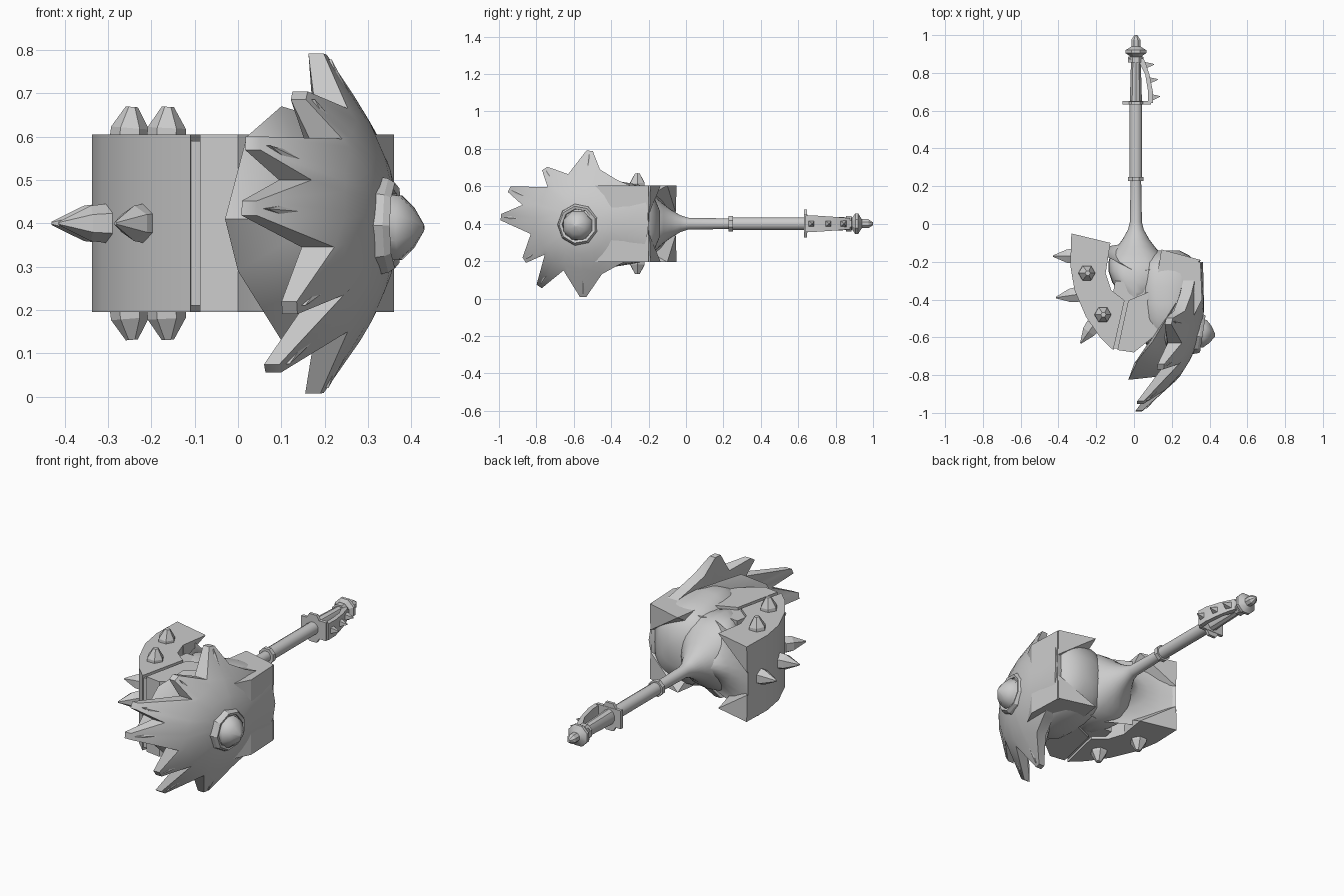
import bpy, bmesh, math
from mathutils import Vector

if "Cube" in bpy.data.objects:
    bpy.data.objects.remove(bpy.data.objects["Cube"])

metal = bpy.data.materials.new("grey metal")
metal.diffuse_color = (0.6, 0.6, 0.6, 1)
metal.use_nodes = True
metal.node_tree.nodes["Principled BSDF"].inputs["Base Color"].default_value = metal.diffuse_color
ZC = 0.4          # height of the handle axis
HX = 0.01         # handle offset in x


def finish(name, bm, smooth=35):
    bmesh.ops.recalc_face_normals(bm, faces=bm.faces)
    me = bpy.data.meshes.new(name)
    bm.to_mesh(me)
    bm.free()
    ob = bpy.data.objects.new(name, me)
    bpy.context.collection.objects.link(ob)
    me.materials.append(metal)
    if smooth:
        bpy.ops.object.select_all(action='DESELECT')
        ob.select_set(True)
        bpy.context.view_layer.objects.active = ob
        bpy.ops.object.shade_smooth_by_angle(angle=math.radians(smooth))
    return ob


def loft(name, rings, smooth=35, cap=True):
    """Skin equal-length rings of points."""
    bm = bmesh.new()
    vs = [[bm.verts.new(p) for p in r] for r in rings]
    n = len(vs[0])
    for a, b in zip(vs, vs[1:]):
        for i in range(n):
            bm.faces.new((a[i], a[(i + 1) % n], b[(i + 1) % n], b[i]))
    if cap:
        bm.faces.new(vs[0])
        bm.faces.new(vs[-1])
    return finish(name, bm, smooth)


def lathe(name, origin, axis, profile, sides, smooth=35, zscale=1):
    """Turn (distance, radius) pairs about an axis."""
    q = Vector(axis).to_track_quat('Z', 'Y')
    rings = []
    for d, r in profile:
        ring = []
        for i in range(sides):
            a = 2 * math.pi * (i + .5) / sides
            v = q @ Vector((r * math.cos(a), r * math.sin(a), d))
            v.z *= zscale
            ring.append(Vector(origin) + v)
        rings.append(ring)
    return loft(name, rings, smooth)


def oval(cx, y, rx, rz, p=1, n=24):
    """Rounded-box ring across y; p below 1 squares it off."""
    pw = lambda v: math.copysign(abs(v) ** p, v)
    return [(cx + rx * pw(math.cos(a)), y, ZC + rz * pw(math.sin(a))) for a in (2 * math.pi * i / n for i in range(n))]


def prism(name, outline, z0, z1):
    return loft(name, [[(x, y, z) for x, y in outline] for z in (z0, z1)], 25)


def hull(name, pts, smooth=0):
    bm = bmesh.new()
    for p in pts:
        bm.verts.new(p)
    bmesh.ops.convex_hull(bm, input=bm.verts)
    bmesh.ops.delete(bm, geom=[v for v in bm.verts if not v.link_faces], context='VERTS')
    return finish(name, bm, smooth)


# --- neck flaring from the shaft into the head socket: (y, x radius, z radius, squareness)
loft("neck", [oval(HX, *r) for r in (
    (-.4, .03, .19, .7), (-.36, .09, .195, .6), (-.31, .125, .197, .6), (-.25, .145, .193, .6), (-.2, .145, .17, .7),
    (-.16, .135, .14, .85), (-.12, .1, .105, 1), (-.08, .07, .075, 1), (-.03, .042, .045, 1),
    (.01, .032, .032, 1), (.23, .028, .028, 1))], 60)

# --- handle: collar, shaft, grip, pommel
along = (0, 1, 0)
base = (HX, 0, ZC)
lathe("collar", base, along, [(.228, .045), (.25, .045)], 8)
lathe("shaft", base, along, [(.24, .034), (.64, .034)], 12)
lathe("grip", base, along, [(.64, .034), (.87, .027)], 10, zscale=1.25)
lathe("pommel", base, along, [(.855, .044), (.885, .044), (.887, .032), (.905, .06), (.92, .06),
                              (.935, .034), (.94, .026), (.975, .026), (1.0, .008)], 8, 25)

# --- hand guard plate and knuckle bar with studs
prism("guard_plate", [(-.06, .632), (.09, .632), (.09, .65), (-.06, .65)], .35, .45)
hull("guard_boss", [(HX + .045 * c, y, ZC + .075 * s) for y in (.632, .648)
                    for c, s in ((1, .5), (1, -.5), (-1, .5), (-1, -.5), (.5, 1), (-.5, 1), (.5, -1), (-.5, -1))])
rings = [[(x0, y, ZC - w), (x1, y, ZC - w), (x1, y, ZC + w), (x0, y, ZC + w)]
         for x0, x1, y, w in ((-.03, .05, .877, .03), (.03, .062, .85, .032), (.06, .082, .79, .037),
                              (.075, .1, .7, .043), (.075, .1, .64, .045))]
loft("knuckle_bar", rings, 20)
for y, x in ((.84, .06), (.76, .08), (.67, .092)):
    lathe("knuckle_stud", (x, y, ZC), (1, .12, 0), [(0, .025), (.046, .003)], 4, 0)

# --- hammer head blocks, split by a narrow slot
prism("left_block", [(-.332, -.06), (-.337, -.22), (-.315, -.35), (-.255, -.49), (-.18, -.6), (-.11, -.668),
                     (-.05, -.405), (-.12, -.35), (-.15, -.26), (-.22, -.2)], .195, .605)
prism("right_block", [(-.088, -.667), (0, -.68), (.1, -.6), (.3, -.52), (.36, -.4), (.352, -.2),
                      (.25, -.22), (.15, -.24), (.125, -.31), (.1, -.35), (-.03, -.405)], .195, .605)
prism("slot_fill", [(-.15, -.6), (-.1, -.3), (.08, -.32), (.05, -.6), (-.08, -.66), (-.11, -.66)], .21, .59)

# corner flaps on the back of both blocks, mirrored above and below
for s in (1, -1):
    z1, z2 = ZC + s * .205, ZC + s * .06
    hull("left_flap", [(-.332, -.05, z1), (-.125, -.1, z1), (-.15, -.2, z1), (-.15, -.26, z1), (-.22, -.22, z1),
                       (-.332, -.055, z2), (-.15, -.25, ZC + s * .12), (-.33, -.2, z1)])
    hull("right_flap", [(.352, -.19, z1), (.145, -.135, z1), (.13, -.23, z1), (.125, -.29, z1), (.25, -.28, z1),
                        (.352, -.195, z2), (.14, -.27, ZC + s * .12)])

# shallow web running from the block edges into the neck
rings = []
for f, dy in ((1, 0), (.8, -.016), (.6, -.02), (.42, -.012), (.28, .005), (.18, .04)):
    ring = []
    for i in range(24):
        a = 2 * math.pi * i / 24
        c, s = math.cos(a), math.sin(a)
        m = (max(abs(c), abs(s)) if f > .7 else 1)
        x, z = .34 * f * c / m, .19 * (f + .2 * (1 - f)) * s / m
        y = -.07 - .19 * (x + .33) + dy - (.13 * (abs(z) / .2) ** 1.5 * (1 - abs(x) / .36))
        ring.append((x + .01, y, ZC + z))
    rings.append(ring)
loft("back_web", rings, 70, cap=False)

# rounded bulk swelling out between the right block and the shield
loft("shield_bulk", [oval(.18, *r) for r in (
    (-.66, .1, .14, .9), (-.6, .14, .2, .85), (-.5, .165, .235, .8), (-.42, .172, .235, .75), (-.33, .172, .222, .7),
    (-.25, .165, .208, .7), (-.2, .15, .18, .7), (-.165, .11, .13, .8), (-.14, .06, .07, 1))], 60)

# --- spikes on the left block
blunt = [(-.02, .046), (.015, .044), (.064, .014)]
for x, y, lean in ((-.25, -.26, .08), (-.165, -.48, .05)):
    for s in (1, -1):
        lathe("block_spike", (x, y, ZC + s * .205), (lean, 0, s), blunt, 6, 0)
for p, d in (((-.33, -.17), (-1, 0)), ((-.315, -.375), (-1, -.15)), ((-.225, -.55), (-.6, -.85))):
    lathe("side_spike", (*p, ZC), (*d, 0), [(-.02, .046), (.025, .041), (.1, .004)], 6, 0)

# --- wedge backing behind the shield
hull("shield_backing", [(-.03, -.825, .41), (.02, -.72, .6), (.1, -.62, .67), (.22, -.42, .635), (.22, -.42, .165),
                        (.1, -.62, .13), (0, -.74, .29), (.34, -.35, .46), (.34, -.35, .34), (.2, -.8, .41)], 50)

# --- curved spiked shield: spike tips and valleys in (y, z)
CY = -.56
tips = [(-.515, .79), (-.755, .695), (-.945, .585), (-.99, .435), (-.865, .205), (-.785, .065), (-.55, .008)]
valleys = [(-.63, .665), (-.74, .595), (-.875, .5), (-.83, .345), (-.755, .235), (-.655, .15)]
rim, edge = [], []
for i, t in enumerate(tips):
    d = Vector((t[0] - CY, t[1] - ZC)).normalized()
    side = Vector((-d.y, d.x))
    for w in (-.017, .017):
        rim.append(Vector(t) + side * w)
        edge.append(.035)
    if i < len(valleys):
        rim.append(Vector(valleys[i]))
        edge.append(.075)
rim += [Vector(p) for p in ((-.45, .13), (-.36, .18), (-.24, .24), (-.21, .32), (-.2, .4),
                            (-.21, .5), (-.24, .58), (-.37, .635), (-.46, .69))]
edge += [.06] * 9


def surf(y, z):
    r = max(0, math.hypot(y - CY, z - ZC) - .3)
    k = .2 if y > -.65 else -.25
    return .37 - min(0, y + .45) ** 2 - 1.2 * (z - ZC) ** 2 - .4 * max(0, y + .4) ** 2 + k * r


mid = Vector((CY, ZC))
front, back = [], []
for f in (.3, .6, .9, None):
    fr, bk = [], []
    for p, e in zip(rim, edge):
        v = p - mid
        q = p if f is None else mid + v.normalized() * f * min(v.length, .27)
        x = surf(*q)
        fr.append((x, *q))
        bk.append((x - (e if f is None else .1), *q))
    front.append(fr)
    back.append(bk)
loft("spiked_shield", front + back[::-1], 45)

# raised ridge on each spike
for t in tips:
    d = (Vector(t) - mid)
    a, b = mid + d * .5, mid + d * .97
    n = Vector((-d.y, d.x)).normalized() * .05
    hull("spike_ridge", [(surf(*a) - .005, *a), (surf(*(a + n)) - .03, *(a + n)), (surf(*(a - n)) - .03, *(a - n)),
                         (surf(*b) + .006, *b), (surf(*b) - .03, *b), (surf(*a) - .08, *a)], 40)

# --- central boss with its rim
look = (1, -.15, 0)
lathe("boss_rim", (.335, -.575, .395), look, [(-.03, .12), (.015, .11), (.03, .1), (.025, .085), (-.03, .08)], 9, 20)
lathe("boss", (.33, -.575, .39), look, [(-.02, .085), (.045, .08), (.075, .05), (.1, .008)], 8, 40)
